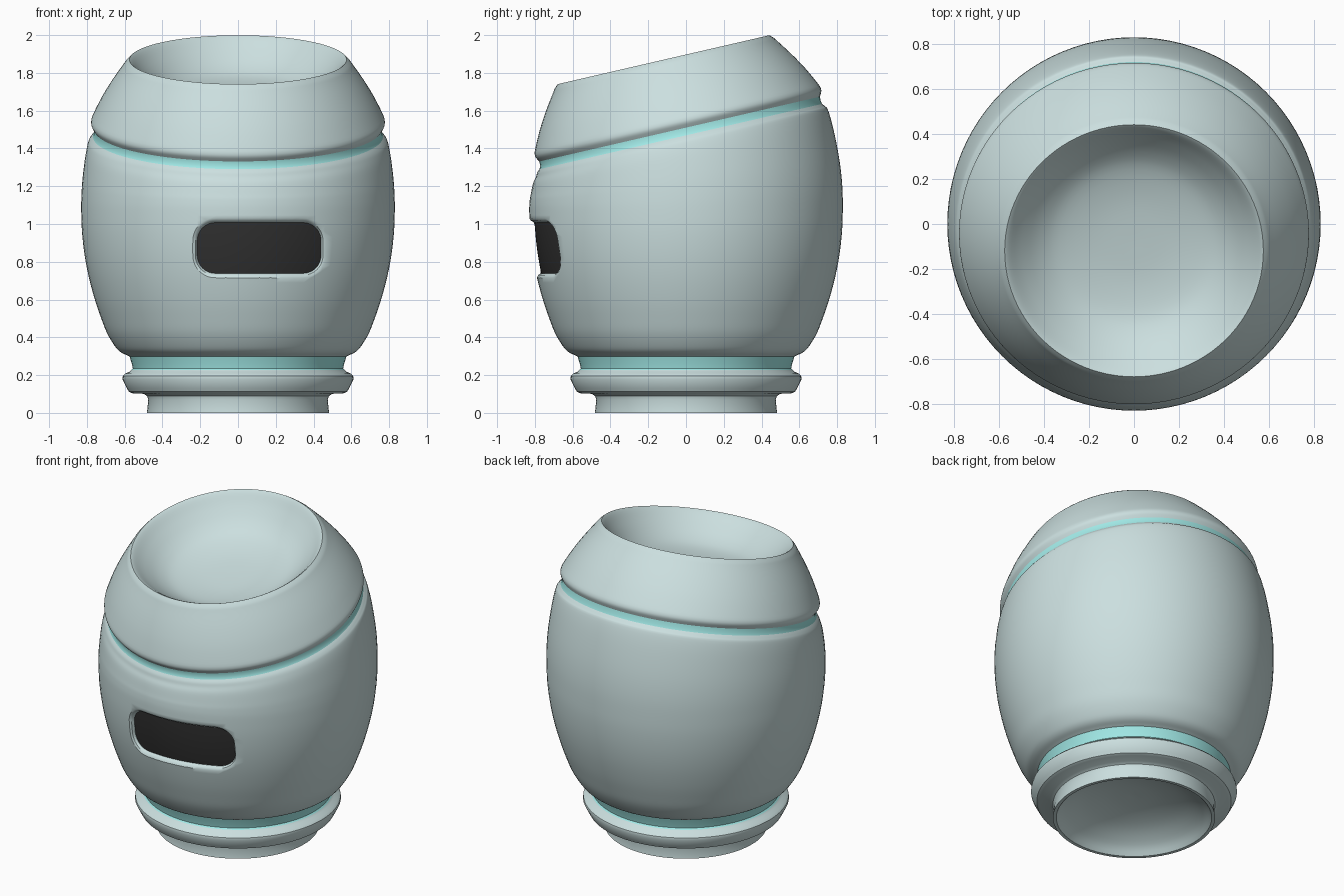
import bpy, bmesh
from math import sin, cos, pi, radians, sqrt

if "Cube" in bpy.data.objects:
    bpy.data.objects.remove(bpy.data.objects["Cube"])

TILT = radians(13)
N = 96


def material(name, rgb):
    m = bpy.data.materials.new(name)
    m.diffuse_color = (*rgb, 1)
    m.use_nodes = True
    m.node_tree.nodes["Principled BSDF"].inputs["Base Color"].default_value = m.diffuse_color
    return m


SHELL = material("pale_shell", (0.60, 0.74, 0.74))
GLOW = material("aqua_band", (0.36, 0.82, 0.80))
DARK = material("dark_panel", (0.03, 0.03, 0.03))


def make(name, bm, mat):
    bmesh.ops.remove_doubles(bm, verts=bm.verts, dist=1e-5)
    bmesh.ops.recalc_face_normals(bm, faces=bm.faces)
    me = bpy.data.meshes.new(name)
    bm.to_mesh(me)
    bm.free()
    me.materials.append(mat)
    ob = bpy.data.objects.new(name, me)
    bpy.context.collection.objects.link(ob)
    return ob


def activate(ob):
    bpy.ops.object.select_all(action='DESELECT')
    ob.select_set(True)
    bpy.context.view_layer.objects.active = ob


def smooth(ob, angle=35):
    activate(ob)
    bpy.ops.object.shade_smooth_by_angle(angle=radians(angle))


def skin(loops, caps=False):
    """Join closed loops of points with quads."""
    bm = bmesh.new()
    rows = [[bm.verts.new(p) for p in loop] for loop in loops]
    for a, b in zip(rows, rows[1:]):
        for i in range(len(a)):
            j = (i + 1) % len(a)
            bm.faces.new((a[i], a[j], b[j], b[i]))
    if caps:
        bm.faces.new(rows[0])
        bm.faces.new(rows[-1])
    return bm


def refine(rings, k):
    """Catmull-Rom smoothing of a list of rings."""
    out = []
    for i in range(len(rings) - 1):
        p = [rings[max(0, min(len(rings) - 1, i + d))] for d in (-1, 0, 1, 2)]
        for s in range(k):
            t = s / k
            out.append(tuple(0.5 * (2 * b + (c - a) * t + (2 * a - 5 * b + 4 * c - d) * t * t
                                    + (3 * b - a - 3 * c + d) * t ** 3) for a, b, c, d in zip(*p)))
    return out + [rings[-1]]


def lathe(rings, caps=False):
    """Each ring is radius, centre y, centre z, tilt."""
    return skin([[(r * cos(2 * pi * i / N), y + r * sin(2 * pi * i / N) * cos(t),
                   z + r * sin(2 * pi * i / N) * sin(t)) for i in range(N)]
                 for r, y, z, t in rings], caps)


def upright(pts):
    return [(r, 0, z, 0) for r, z in pts]


def tilted(pts):
    return [(r, -0.03 - h * sin(TILT), 1.485 + h * cos(TILT), TILT) for r, h in pts]


def wall_r(z):
    return 0.83 - 0.04 * ((1.07 - z) / 0.35) ** 2


def wall_y(x, z):
    return -sqrt(wall_r(z) ** 2 - x * x)


# Foot with flange and a domed hollow underneath
dome = refine(upright([(0, 0.15), (0.15, 0.14), (0.3, 0.105), (0.41, 0.05), (0.462, 0)]), 4)
foot = upright([(0.482, 0), (0.475, 0.07), (0.482, 0.09), (0.50, 0.101), (0.56, 0.104),
                (0.578, 0.112), (0.588, 0.13), (0.612, 0.178), (0.61, 0.195),
                (0.598, 0.208), (0.575, 0.218), (0.565, 0.228)])
smooth(make("foot", lathe(dome + foot), SHELL))

# Lower coloured band
smooth(make("lower_band", lathe(upright([(0.565, 0.228), (0.557, 0.236), (0.562, 0.26),
                                         (0.574, 0.298)])), GLOW))

# Barrel: upright below, its upper rings leaning into the tilted groove
low = upright([(0.574, 0.298), (0.588, 0.305), (0.622, 0.322), (0.651, 0.352)]
              + [(wall_r(z), z) for z in (0.42, 0.5, 0.6, 0.72, 0.84, 0.96, 1.07)])
high = [(0.8285, 0, 1.16, 0.2 * TILT), (0.822, -0.005, 1.25, 0.5 * TILT),
        (0.808, -0.015, 1.36, 0.8 * TILT), (0.794, -0.022, 1.425, TILT),
        (0.782, -0.026, 1.447, TILT), (0.768, -0.028, 1.463, TILT)]
barrel = make("barrel", lathe(refine(low + high, 4), caps=True), SHELL)


# Cutter for the window, with a flared lip following the wall
def outline(grow):
    hx, hz, rad = 0.328 + grow, 0.134 + grow, 0.095 + grow
    pts = []
    for q, (sx, sz) in enumerate(((1, 1), (-1, 1), (-1, -1), (1, -1))):
        for i in range(13):
            a = (q + i / 12) * pi / 2
            pts.append((0.112 + sx * (hx - rad) + rad * cos(a),
                        0.873 + sz * (hz - rad) + rad * sin(a)))
        # extra points along the long edges let them bend round the barrel
        if sz == sx:
            for i in range(1, 8):
                pts.append((0.112 + sx * (hx - rad) * (1 - i / 4), 0.873 + sz * hz))
    return pts


big, mid, small = outline(0.027), outline(0.010), outline(0)
cutter = make("window_cutter", skin([
    [(x, -1.0, z) for x, z in big],
    [(x, wall_y(x, z) - 0.002, z) for x, z in big],
    [(x, wall_y(x, z) + 0.009, z) for x, z in mid],
    [(x, wall_y(x, z) + 0.026, z) for x, z in small],
    [(x, -0.5, z) for x, z in small]], caps=True), SHELL)
cutter.hide_render = True
activate(barrel)
mod = barrel.modifiers.new("window", 'BOOLEAN')
mod.object = cutter
mod.operation = 'DIFFERENCE'
mod.solver = 'EXACT'
bpy.ops.object.modifier_apply(modifier=mod.name)
bpy.data.objects.remove(cutter)

# Drop the hidden closing faces
bm = bmesh.new()
bm.from_mesh(barrel.data)
bmesh.ops.delete(bm, geom=[f for f in bm.faces if len(f.verts) > 40], context='FACES')
bm.to_mesh(barrel.data)
bm.free()
smooth(barrel)

# Dark curved panel inside the window
bm = bmesh.new()
grid = [[bm.verts.new((x, wall_y(x, z) + 0.028, z))
         for x in [-0.235 + 0.694 * i / 32 for i in range(33)]]
        for z in [0.722 + 0.302 * j / 10 for j in range(11)]]
for a, b in zip(grid, grid[1:]):
    for i in range(32):
        bm.faces.new((a[i], a[i + 1], b[i + 1], b[i]))
panel = make("window_panel", bm, DARK)
if panel.data.polygons[0].normal.y > 0:
    panel.data.flip_normals()
smooth(panel)

# Upper coloured band in the tilted groove
smooth(make("upper_band", lathe([high[-1]] + tilted([(0.762, -0.008), (0.762, 0.018)])), GLOW))

# Tilted cap with the dished top
side = refine(tilted([(0.762, 0.018), (0.768, 0.028), (0.776, 0.044), (0.777, 0.062),
                      (0.767, 0.09), (0.722, 0.18), (0.668, 0.27), (0.612, 0.352),
                      (0.595, 0.376), (0.575, 0.395)]), 3)
dish = refine(tilted([(0.575, 0.395), (0.555, 0.38), (0.50, 0.325), (0.42, 0.26),
                      (0.33, 0.217), (0.18, 0.192), (0, 0.187)]), 4)
smooth(make("dished_cap", lathe(side + dish[1:]), SHELL))
